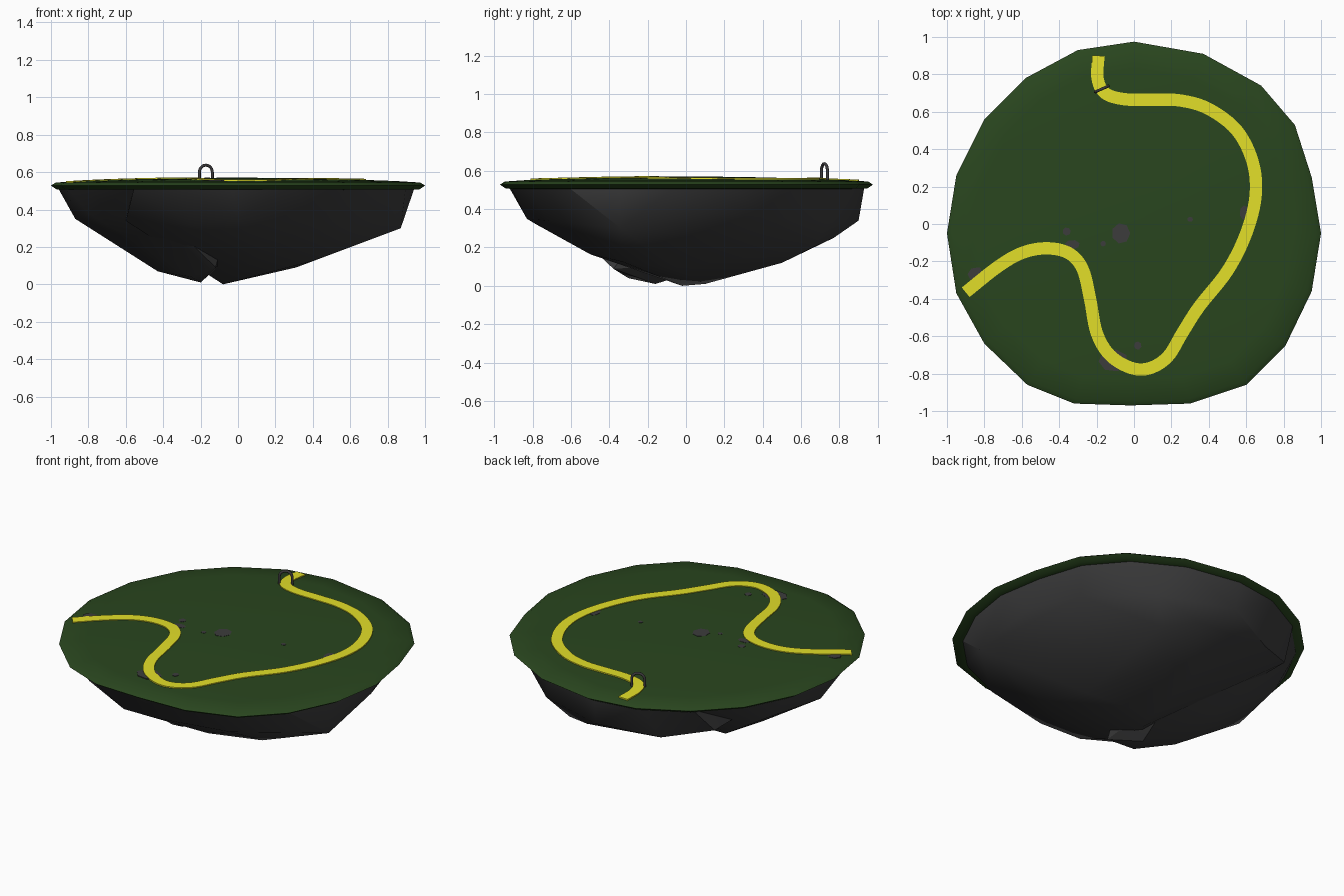
import bpy, bmesh, math
from mathutils import Vector

if "Cube" in bpy.data.objects:
    bpy.data.objects.remove(bpy.data.objects["Cube"])


def material(name, rgb):
    m = bpy.data.materials.new(name)
    m.diffuse_color = (*rgb, 1)
    m.use_nodes = True
    m.node_tree.nodes["Principled BSDF"].inputs["Base Color"].default_value = m.diffuse_color
    return m


GRASS = material("dark green grass", (0.022, 0.060, 0.013))
ROCK = material("charcoal rock", (0.045, 0.045, 0.046))
PATH = material("yellow path", (0.77, 0.74, 0.022))
IRON = material("dark arch", (0.045, 0.042, 0.046))


def finish(name, bm, mat, angle=30):
    bmesh.ops.recalc_face_normals(bm, faces=bm.faces[:])
    me = bpy.data.meshes.new(name)
    bm.to_mesh(me)
    bm.free()
    ob = bpy.data.objects.new(name, me)
    bpy.context.collection.objects.link(ob)
    me.materials.append(mat)
    bpy.ops.object.select_all(action='DESELECT')
    ob.select_set(True)
    bpy.context.view_layer.objects.active = ob
    bpy.ops.object.shade_smooth_by_angle(angle=math.radians(angle))
    return ob


def loft(bm, rings):
    """Bridge equal-length vertex rings and cap both ends."""
    for a, b in zip(rings, rings[1:]):
        n = len(a)
        for i in range(n):
            bm.faces.new((a[i], a[(i + 1) % n], b[(i + 1) % n], b[i]))
    bm.faces.new(rings[0])
    bm.faces.new(rings[-1])


def ground(x, y):
    return 0.57 - 0.025 * (x * x + y * y)


# Island outline, seen from the top
OUTLINE = [(0, .975), (.37, .91), (.68, .74), (.86, .53), (.95, .25),
           (1, -.05), (.95, -.36), (.81, -.65), (.60, -.86), (.30, -.96),
           (-.02, -.97), (-.32, -.96), (-.57, -.86), (-.80, -.64), (-.95, -.37),
           (-1, -.05), (-.95, .26), (-.80, .56), (-.58, .78), (-.30, .93)]

# Grass top: slightly domed disc with a thin bevelled rim
bm = bmesh.new()
profile = [(.93, .505), (.97, .508), (1, .528), (.975, .544), (.85, .552),
           (.6, .561), (.3, .568), (.08, .57)]
loft(bm, [[bm.verts.new((x * s, y * s, z)) for x, y in OUTLINE] for s, z in profile])
finish("grass_top", bm, GRASS, 40)


# Rock underside: two overlapping faceted chunks
def chunk(name, pts):
    bm = bmesh.new()
    for p in pts:
        bm.verts.new(p)
    res = bmesh.ops.convex_hull(bm, input=bm.verts[:])
    junk = {g for g in res["geom_interior"] + res["geom_unused"]
            if isinstance(g, bmesh.types.BMVert)}
    bmesh.ops.delete(bm, geom=list(junk), context='VERTS')
    finish(name, bm, ROCK, 28)


top = [(x * .955 - .01, y * .955, .52) for x, y in OUTLINE]
chunk("rock_main", [p for p in top if p[0] > -.7] + [
    (-.08, -.02, 0), (-.05, .10, .01), (.31, -.05, .09), (.40, -.33, .125),
    (.14, -.50, .165), (.15, .50, .12), (-.05, .45, .11),
    (.87, -.34, .30), (.86, .10, .38), (.45, -.72, .34), (0, -.83, .35),
    (-.25, -.78, .32), (-.30, -.52, .22), (-.60, -.62, .34), (.75, .42, .36),
    (.45, .75, .33), (.35, .66, .20), (.15, .77, .25), (0, .90, .34),
    (-.35, .75, .29), (-.62, .60, .35)])
chunk("rock_left", [p for p in top if p[0] < -.5] + [
    (0, 0, .5), (-.20, -.16, .01), (-.25, -.30, .04), (-.43, -.15, .07),
    (-.12, -.38, .09), (-.62, 0, .21), (-.45, .25, .15), (-.10, -.10, .10),
    (-.12, .2, .12), (-.87, -.10, .35), (-.80, -.40, .38), (-.80, .30, .37),
    (-.58, -.55, .36)])

# Winding path: thin ribbon on a Catmull-Rom centre line
LINE = [(-.19, .90), (-.195, .78), (-.155, .70), (-.05, .667), (.1, .665),
        (.25, .66), (.40, .615), (.55, .50), (.635, .33), (.65, .15),
        (.60, -.05), (.50, -.25), (.35, -.44), (.26, -.58), (.18, -.71),
        (.08, -.772), (-.02, -.768), (-.13, -.70), (-.20, -.58), (-.235, -.40),
        (-.275, -.24), (-.35, -.155), (-.47, -.13), (-.60, -.155),
        (-.73, -.23), (-.90, -.365)]
pts = [Vector(p) for p in LINE]
pts = [2 * pts[0] - pts[1]] + pts + [2 * pts[-1] - pts[-2]]
centre = []
for a, b, c, d in zip(pts, pts[1:], pts[2:], pts[3:]):
    for k in range(6):
        t = k / 6
        centre.append(.5 * (2 * b + (c - a) * t + (2 * a - 5 * b + 4 * c - d) * t ** 2
                            + (3 * b - a - 3 * c + d) * t ** 3))
centre.append(pts[-2])
bm = bmesh.new()
rings = []
for i, p in enumerate(centre):
    d = (centre[min(i + 1, len(centre) - 1)] - centre[max(i - 1, 0)]).normalized()
    side = Vector((-d.y, d.x)) * .033
    ring = []
    for s, dz in ((-1, -.004), (1, -.004), (1, .005), (-1, .005)):
        q = p + side * s
        ring.append(bm.verts.new((q.x, q.y, ground(p.x, p.y) + dz)))
    rings.append(ring)
loft(bm, rings)
finish("winding_path", bm, PATH)

# Stone patches just showing through the grass: x, y, half width, half depth
for n, (x, y, w, d) in enumerate([
        (-.07, -.05, .05, .055), (-.36, -.04, .022, .022), (-.165, -.105, .015, .015),
        (-.33, -.11, .04, .025), (-.84, -.27, .05, .04), (-.11, -.73, .08, .06),
        (.02, -.65, .02, .022), (.30, .025, .016, .014), (.59, .06, .025, .04)]):
    bm = bmesh.new()
    rings = [[bm.verts.new((x + w * math.cos(k * math.tau / 7 + n),
                            y + d * math.sin(k * math.tau / 7 + n),
                            ground(x, y) + dz)) for k in range(7)]
             for dz in (-.004, .0015)]
    loft(bm, rings)
    finish(f"stone_patch_{n + 1}", bm, ROCK)

# Small arch over the path: round tube swept along posts and a half circle
across = Vector((.91, .41, 0)).normalized()
up = Vector((0, 0, 1))
base = Vector((-.172, .722, 0))
R, Z0, T = .038, .599, .008
stations = [(-R, .55, math.pi)]
stations += [(R * math.cos(a), Z0 + R * math.sin(a), a)
             for a in (math.pi * (1 - k / 14) for k in range(15))]
stations += [(R, .55, 0)]
bm = bmesh.new()
rings = []
for u, z, a in stations:
    out = across * math.cos(a) + up * math.sin(a)
    flat = across.cross(up)
    rings.append([bm.verts.new(base + across * u + up * z
                               + T * (out * math.cos(b) + flat * math.sin(b)))
                  for b in (k * math.tau / 10 for k in range(10))])
loft(bm, rings)
finish("path_arch", bm, IRON, 50)
